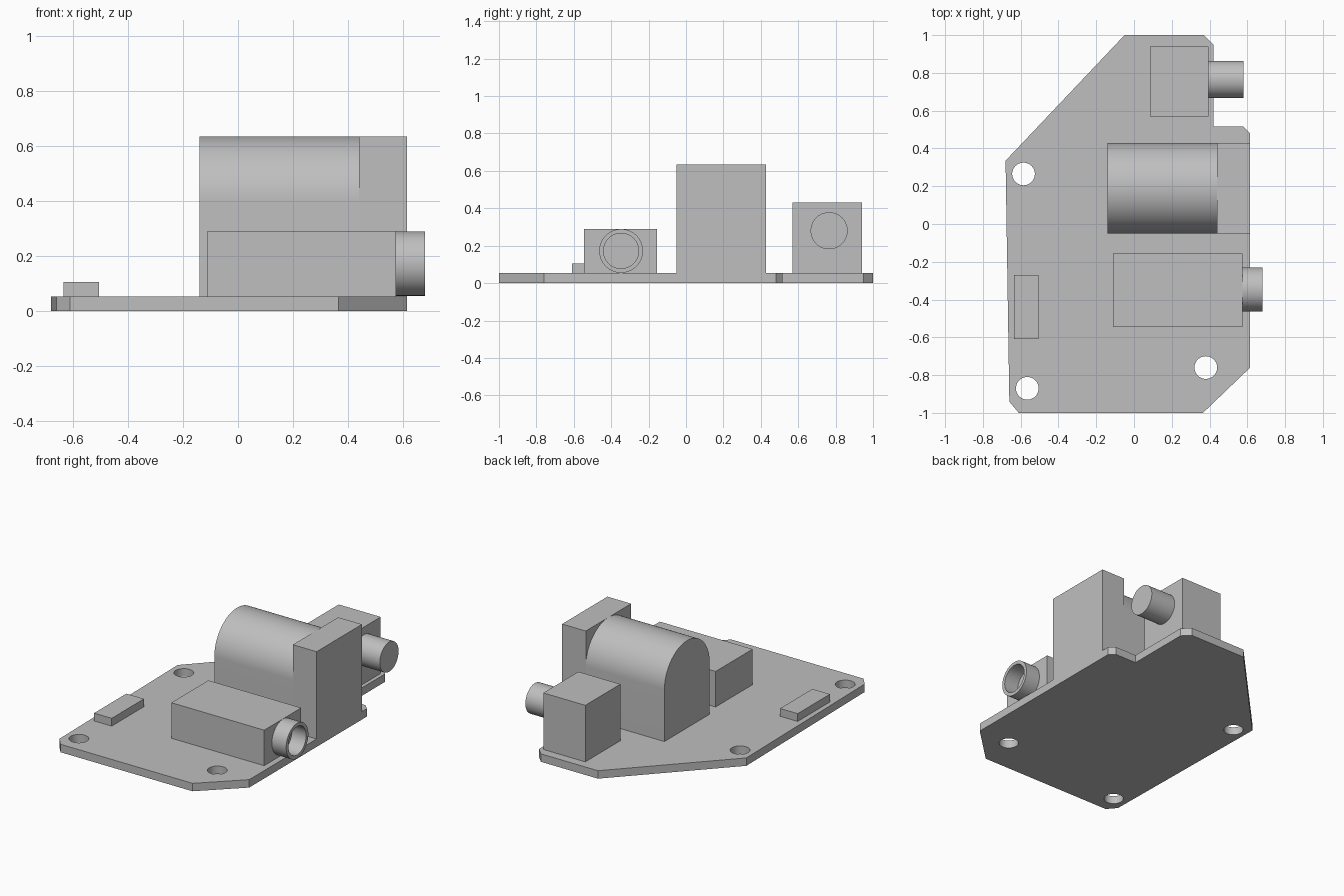
import bpy
import bmesh
from math import cos, sin, pi, radians
from mathutils import Vector

cube = bpy.data.objects.get("Cube")
if cube:
    bpy.data.objects.remove(cube, do_unlink=True)

grey = bpy.data.materials.new("plain_grey")
grey.use_nodes = True
colour = (0.52, 0.52, 0.52, 1)
grey.diffuse_color = colour
for node in grey.node_tree.nodes:
    if node.type == 'BSDF_PRINCIPLED':
        node.inputs["Base Color"].default_value = colour

BOARD_TOP = 0.053
SINK = 0.01  # parts are seated slightly into the board


def finish(name, bm, smooth=False):
    bmesh.ops.recalc_face_normals(bm, faces=bm.faces)
    mesh = bpy.data.meshes.new(name)
    bm.to_mesh(mesh)
    bm.free()
    obj = bpy.data.objects.new(name, mesh)
    bpy.context.collection.objects.link(obj)
    mesh.materials.append(grey)
    if smooth:
        smooth_by_angle(obj)
    return obj


def smooth_by_angle(obj):
    bpy.ops.object.select_all(action='DESELECT')
    obj.select_set(True)
    bpy.context.view_layer.objects.active = obj
    bpy.ops.object.shade_smooth_by_angle(angle=radians(30))


def prism(name, points, direction, smooth=False):
    """Extrude a closed 3D outline along a direction."""
    bm = bmesh.new()
    face = bm.faces.new([bm.verts.new(p) for p in points])
    moved = bmesh.ops.extrude_face_region(bm, geom=[face], use_keep_orig=True)
    verts = [v for v in moved["geom"] if isinstance(v, bmesh.types.BMVert)]
    bmesh.ops.translate(bm, verts=verts, vec=Vector(direction))
    return finish(name, bm, smooth)


def block(name, x0, x1, y0, y1, top):
    z = BOARD_TOP - SINK
    outline = [(x0, y0, z), (x1, y0, z), (x1, y1, z), (x0, y1, z)]
    return prism(name, outline, (0, 0, top - z))


def arc(radius, steps, start=0, sweep=2 * pi, closed=True):
    count = steps if closed else steps + 1
    return [(radius * cos(start + sweep * i / steps),
             radius * sin(start + sweep * i / steps)) for i in range(count)]


# Circuit board with clipped corners and a rear notch
outline = [(-0.05, 1), (0.37, 1), (0.42, 0.95), (0.42, 0.515), (0.58, 0.515),
           (0.615, 0.48), (0.615, -0.76), (0.365, -1), (-0.61, -1),
           (-0.66, -0.94), (-0.68, 0.335)]
board = prism("circuit_board", [(x, y, 0) for x, y in outline],
              (0, 0, BOARD_TOP))

# Mounting holes
for x, y in [(-0.585, 0.265), (-0.565, -0.87), (0.38, -0.76)]:
    cutter = prism("hole_cutter", [(x + a, y + b, -0.1) for a, b in arc(0.06, 48)],
                   (0, 0, 0.3))
    cutter.hide_render = True
    cut = board.modifiers.new("hole", 'BOOLEAN')
    cut.operation = 'DIFFERENCE'
    cut.solver = 'EXACT'
    cut.object = cutter
    bpy.context.view_layer.objects.active = board
    bpy.ops.object.modifier_apply(modifier=cut.name)
    bpy.data.objects.remove(cutter, do_unlink=True)
smooth_by_angle(board)

# Power jack: arched barrel housing with a square front block
radius, mid_y, top = 0.239, 0.189, 0.635
base = BOARD_TOP - SINK
arch = [(-0.14, mid_y + a, top - radius + b)
        for a, b in arc(radius, 48, 0, pi, closed=False)]
arch += [(-0.14, mid_y - radius, base), (-0.14, mid_y + radius, base)]
prism("power_jack_barrel", arch, (0.58, 0, 0), smooth=True)
block("power_jack_front", 0.44, 0.615, mid_y - radius, mid_y + radius, top)

# Audio socket with open collar
block("audio_socket_body", -0.11, 0.575, -0.545, -0.155, 0.29)
bm = bmesh.new()
rings = []
for x, r in [(0.57, 0.117), (0.68, 0.117), (0.68, 0.094), (0.57, 0.094)]:
    rings.append([bm.verts.new((x, -0.347 + a, 0.172 + b)) for a, b in arc(r, 64)])
for k, ring in enumerate(rings):
    following = rings[(k + 1) % len(rings)]
    for i in range(len(ring)):
        j = (i + 1) % len(ring)
        bm.faces.new((ring[i], ring[j], following[j], following[i]))
finish("audio_socket_collar", bm, smooth=True)

# Rear control with solid shaft
block("rear_control_body", 0.085, 0.395, 0.57, 0.94, 0.43)
prism("rear_control_shaft",
      [(0.385, 0.765 + a, 0.28 + b) for a, b in arc(0.099, 64)],
      (0.195, 0, 0), smooth=True)

# Low header connector
block("header_connector", -0.635, -0.505, -0.61, -0.27, 0.105)
